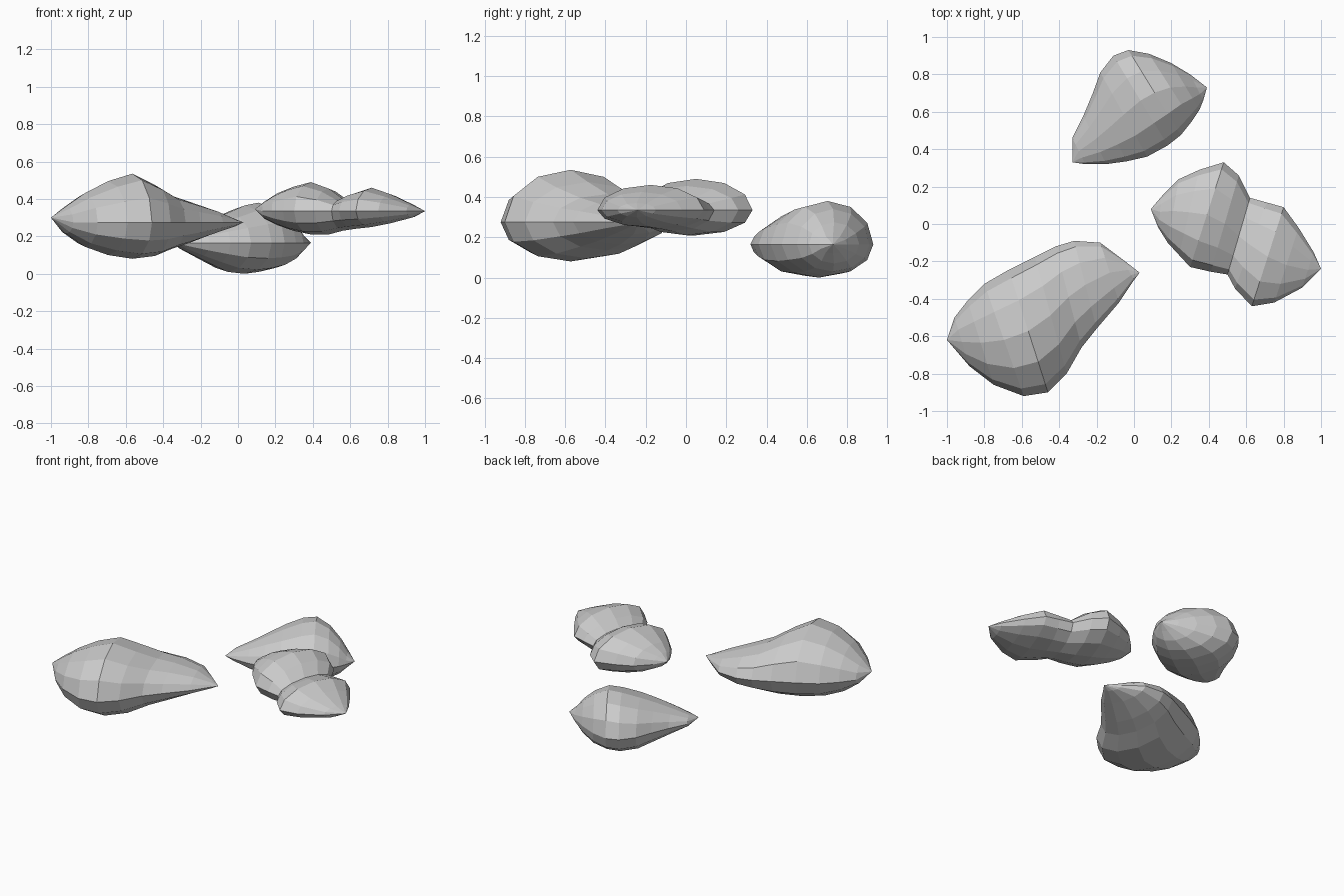
import bpy, bmesh, math
from mathutils import Vector

HALF = 6  # segments over the top and again under the bottom


def pebble(name, rim, tip_z, stations):
    """Loft elliptical rings. Station: left x, y, right x, y, crest z, belly z."""
    bm = bmesh.new()
    rings = []
    last = len(stations) - 1
    for i, (lx, ly, rx, ry, crest, belly) in enumerate(stations):
        z0 = tip_z if i == 0 else rim
        left, right = Vector((lx, ly, z0)), Vector((rx, ry, z0))
        if i in (0, last):
            rings.append([bm.verts.new((left + right) / 2)])
            continue
        mid, arm = (left + right) / 2, (left - right) / 2
        ring = []
        for k in range(2 * HALF):
            a = math.pi * k / HALF
            p = mid + arm * math.cos(a)
            s = math.sin(a)
            p.z = rim + (crest - rim) * s if s >= 0 else rim + (rim - belly) * s
            ring.append(bm.verts.new(p))
        rings.append(ring)
    n = 2 * HALF
    for a, b in zip(rings, rings[1:]):
        for k in range(n):
            j = (k + 1) % n
            if len(a) == 1:
                bm.faces.new((a[0], b[k], b[j]))
            elif len(b) == 1:
                bm.faces.new((a[k], b[0], a[j]))
            else:
                bm.faces.new((a[k], b[k], b[j], a[j]))
    bmesh.ops.recalc_face_normals(bm, faces=bm.faces)
    mesh = bpy.data.meshes.new(name)
    bm.to_mesh(mesh)
    bm.free()
    obj = bpy.data.objects.new(name, mesh)
    bpy.context.collection.objects.link(obj)
    return obj


# Large front-left rock, blunt on the left and drawn out to the right
pebble("large_rock", 0.275, 0.30, [
    (-1.0, -0.62, -1.0, -0.62, 0.30, 0.30),
    (-0.96, -0.50, -0.88, -0.76, 0.36, 0.215),
    (-0.89, -0.41, -0.75, -0.86, 0.43, 0.145),
    (-0.80, -0.32, -0.59, -0.92, 0.495, 0.10),
    (-0.67, -0.245, -0.46, -0.90, 0.535, 0.08),
    (-0.53, -0.175, -0.36, -0.80, 0.475, 0.095),
    (-0.42, -0.12, -0.28, -0.66, 0.415, 0.135),
    (-0.32, -0.09, -0.20, -0.56, 0.385, 0.165),
    (-0.18, -0.10, -0.08, -0.42, 0.34, 0.215),
    (-0.06, -0.19, 0.0, -0.30, 0.295, 0.25),
    (0.03, -0.26, 0.03, -0.26, 0.275, 0.275),
])

# Rear rock, broad at the back right and tapering to the front left
pebble("rear_rock", 0.165, 0.165, [
    (0.39, 0.73, 0.39, 0.73, 0.165, 0.165),
    (0.30, 0.80, 0.37, 0.66, 0.21, 0.12),
    (0.20, 0.86, 0.35, 0.61, 0.275, 0.07),
    (0.08, 0.91, 0.31, 0.55, 0.34, 0.03),
    (-0.03, 0.93, 0.25, 0.475, 0.38, 0.01),
    (-0.11, 0.90, 0.18, 0.42, 0.365, 0.0),
    (-0.18, 0.81, 0.07, 0.36, 0.325, 0.01),
    (-0.22, 0.70, -0.04, 0.335, 0.285, 0.045),
    (-0.27, 0.58, -0.15, 0.32, 0.24, 0.085),
    (-0.33, 0.46, -0.26, 0.32, 0.195, 0.13),
    (-0.33, 0.33, -0.33, 0.33, 0.17, 0.17),
])

# Two-lobed rock on the right, pinched at the waist
pebble("double_rock", 0.335, 0.345, [
    (0.09, 0.08, 0.09, 0.08, 0.345, 0.345),
    (0.15, 0.15, 0.13, -0.02, 0.385, 0.295),
    (0.24, 0.24, 0.18, -0.10, 0.43, 0.26),
    (0.35, 0.29, 0.24, -0.165, 0.465, 0.23),
    (0.48, 0.33, 0.30, -0.23, 0.49, 0.21),
    (0.56, 0.26, 0.41, -0.255, 0.455, 0.21),
    (0.62, 0.14, 0.50, -0.27, 0.40, 0.23),
    (0.71, 0.115, 0.54, -0.345, 0.43, 0.24),
    (0.80, 0.09, 0.63, -0.44, 0.46, 0.25),
    (0.88, -0.02, 0.75, -0.42, 0.425, 0.27),
    (0.96, -0.15, 0.90, -0.34, 0.37, 0.30),
    (1.0, -0.24, 1.0, -0.24, 0.335, 0.335),
])
